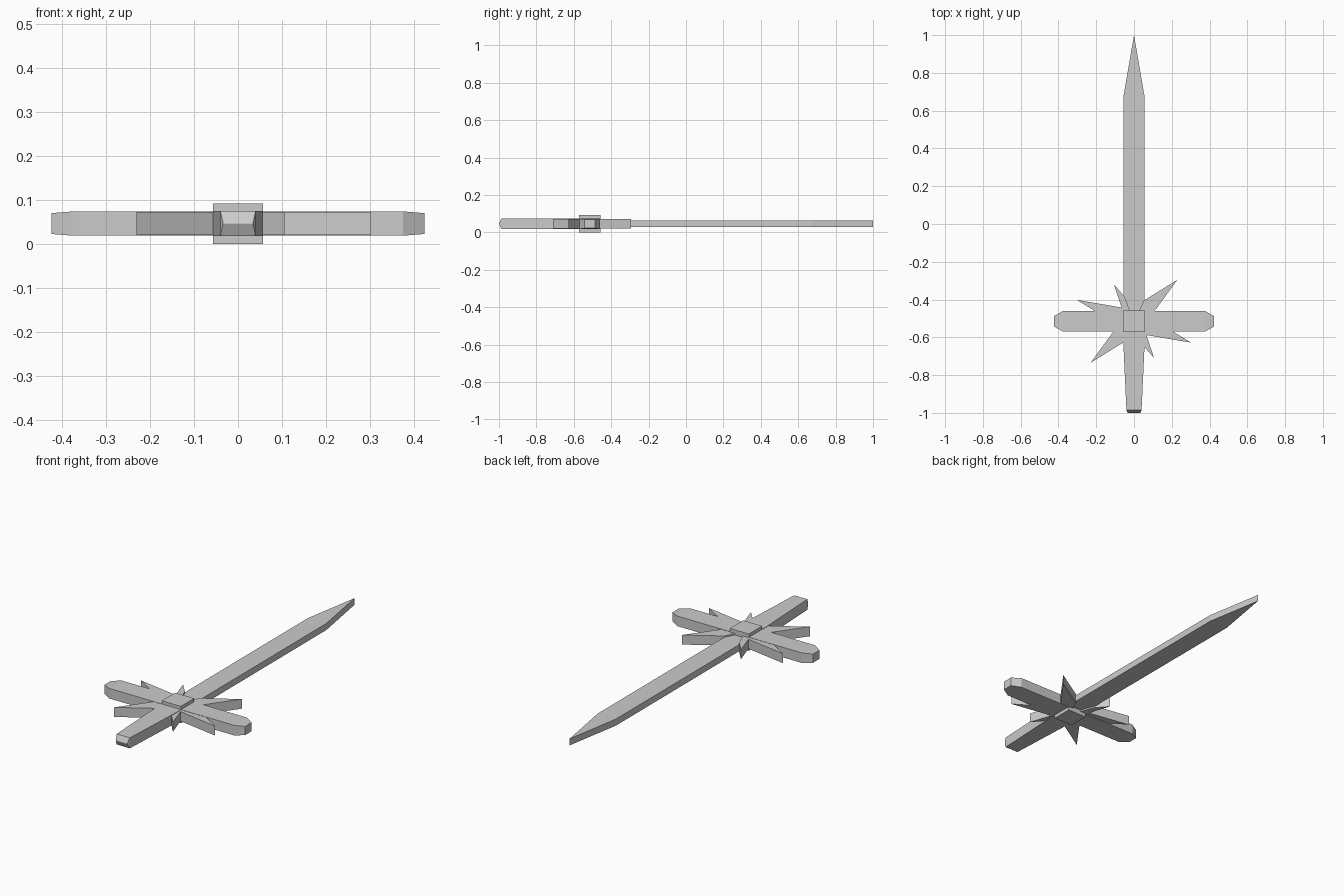
import bpy

if "Cube" in bpy.data.objects:
    bpy.data.objects.remove(bpy.data.objects["Cube"])

MID_Z = 0.046     # middle plane of the sword
HUB_Y = -0.515    # centre of the guard


def plate(name, outline, half):
    """Flat prism from an outline; an optional third value scales the local thickness."""
    n = len(outline)
    verts = []
    for side in (-1, 1):
        for p in outline:
            s = p[2] if len(p) > 2 else 1.0
            verts.append((p[0], p[1], MID_Z + side * half * s))
    faces = [tuple(reversed(range(n))), tuple(range(n, 2 * n))]
    faces += [(i, (i + 1) % n, n + (i + 1) % n, n + i) for i in range(n)]
    mesh = bpy.data.meshes.new(name)
    mesh.from_pydata(verts, [], faces)
    mesh.update()
    obj = bpy.data.objects.new(name, mesh)
    bpy.context.collection.objects.link(obj)
    return obj


# Blade with a long pointed tip
plate("blade", [(-0.055, -0.5), (0.055, -0.5), (0.055, 0.68), (0, 1.0), (-0.055, 0.68)], 0.018)

# Crossguard, chamfered and slightly thinner at both ends
right = [(0.375, -0.57), (0.423, -0.543, 0.86), (0.423, -0.487, 0.86), (0.375, -0.46)]
left = [(-p[0], 2 * HUB_Y - p[1], *p[2:]) for p in right]
guard = plate("crossguard", [right[0], right[3], left[0], left[3]], 0.0275)
for name, e in (("guard_end_right", right), ("guard_end_left", left)):
    plate(name, e, 0.0275)

# Square hub block
plate("hub", [(-0.057, -0.572), (0.057, -0.572), (0.057, -0.458), (-0.057, -0.458)], 0.046)

# Tapered grip, closing to a blunt horizontal ridge at the end
plate("grip", [(-0.057, -0.54), (-0.057, -0.62), (-0.040, -0.986),
               (0.040, -0.986), (0.057, -0.62), (0.057, -0.54)], 0.0285)
plate("grip_end", [(-0.040, -0.986), (-0.034, -1.0, 0.05),
                   (0.034, -1.0, 0.05), (0.040, -0.986)], 0.0285)

# Spikes around the guard: each repeated by a half turn about the hub
spikes = {
    "broad_spike": [(0.11, -0.46), (0.23, -0.295), (0.053, -0.405)],
    "short_spike": [(-0.05, -0.385), (-0.106, -0.32), (-0.066, -0.442)],
    "long_spike": [(-0.066, -0.442), (-0.302, -0.402), (-0.205, -0.462)],
}
for name, pts in spikes.items():
    pts = pts + [(0, HUB_Y)]
    plate(name + "_upper", pts, 0.026)
    plate(name + "_lower", [(-x, 2 * HUB_Y - y) for x, y in pts], 0.026)
